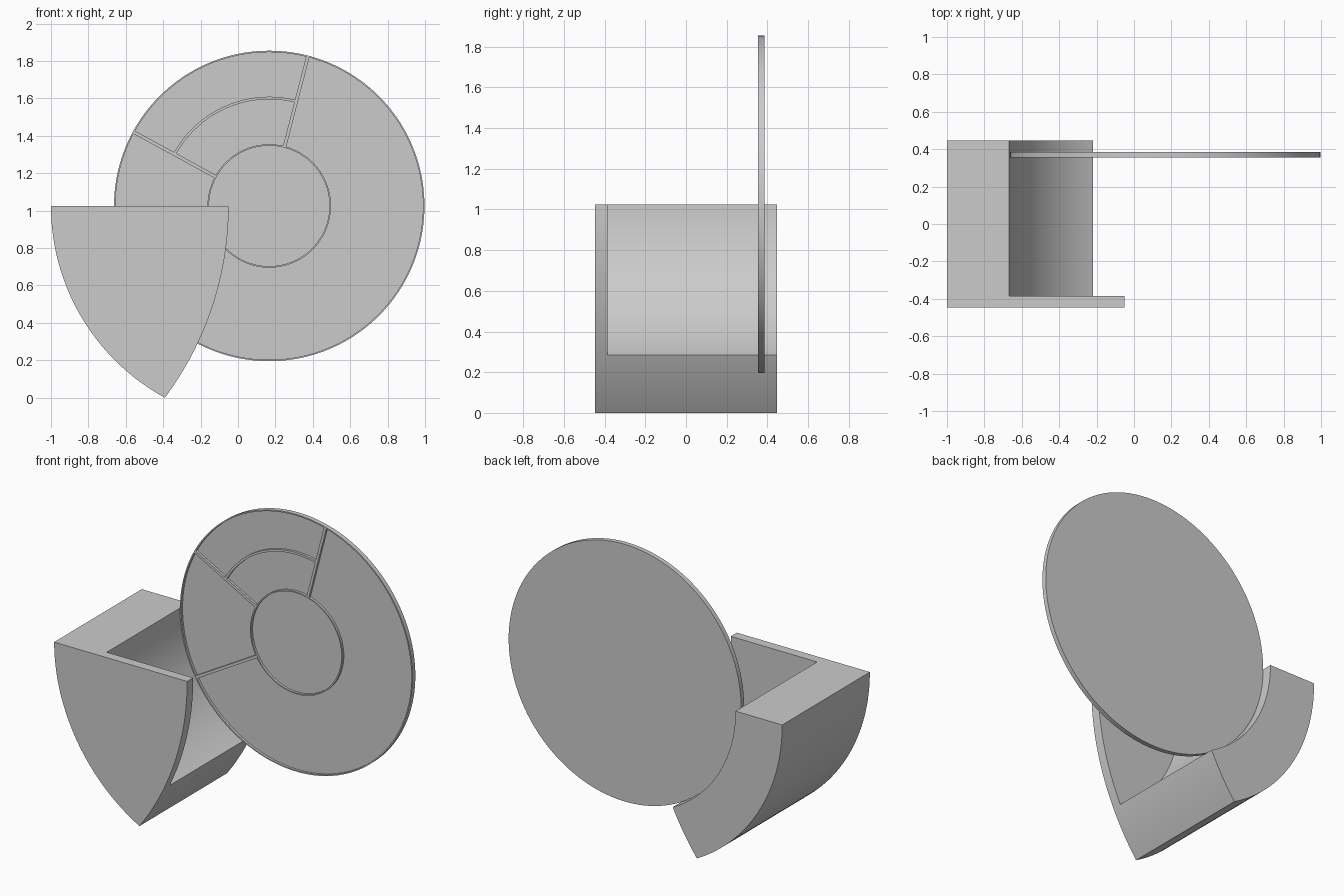
import bpy, bmesh
from math import sin, cos, radians, pi, sqrt, asin

if "Cube" in bpy.data.objects:
    bpy.data.objects.remove(bpy.data.objects["Cube"])

CX, CZ = 0.167, 1.025           # shared centre of disc and cradle curves
Y_FRONT, Y_BASE, Y_BACK = 0.355, 0.37, 0.385


def finish(name, bm):
    bmesh.ops.recalc_face_normals(bm, faces=bm.faces)
    me = bpy.data.meshes.new(name)
    bm.to_mesh(me)
    bm.free()
    ob = bpy.data.objects.new(name, me)
    bpy.context.collection.objects.link(ob)
    return ob


def smooth(ob):
    bpy.ops.object.select_all(action='DESELECT')
    ob.select_set(True)
    bpy.context.view_layer.objects.active = ob
    bpy.ops.object.shade_smooth_by_angle(angle=radians(30))


def prism(name, pts, y0, y1):
    """Extrude an XZ outline along y."""
    bm = bmesh.new()
    f = bm.faces.new([bm.verts.new((x, y0, z)) for x, z in pts])
    ext = bmesh.ops.extrude_face_region(bm, geom=[f])
    for v in ext['geom']:
        if isinstance(v, bmesh.types.BMVert):
            v.co.y = y1
    return finish(name, bm)


def arc(cx, r, a0, a1, n):
    return [(cx + r * cos(a0 + (a1 - a0) * i / n),
             CZ + r * sin(a0 + (a1 - a0) * i / n)) for i in range(n + 1)]


def curved_wall(name, r0, r1, a0=0.0, a1=360.0, n=128, y0=Y_FRONT, y1=Y_BASE):
    """Ring or ring sector around the disc centre."""
    full = a1 - a0 >= 360
    bm = bmesh.new()
    secs = []
    for i in range(n if full else n + 1):
        a = radians(a0 + (a1 - a0) * i / n)
        secs.append([bm.verts.new((CX + r * cos(a), y, CZ + r * sin(a)))
                     for r, y in ((r0, y0), (r1, y0), (r1, y1), (r0, y1))])
    for i in range(n):
        s, t = secs[i], secs[(i + 1) % len(secs)]
        for k in range(4):
            bm.faces.new((s[k], s[(k + 1) % 4], t[(k + 1) % 4], t[k]))
    if not full:
        bm.faces.new(secs[0])
        bm.faces.new(secs[-1])
    ob = finish(name, bm)
    smooth(ob)
    return ob


# Cradle: pointed shield outline, hollowed by a cylinder behind its front plate
R_LEFT, R_RIGHT = 1.167, 1.675
tip = asin(CZ / R_LEFT)
tip_x = CX - R_LEFT * cos(tip)
R_RIGHT = ((-0.05 - tip_x) ** 2 + CZ ** 2) / (2 * (-0.05 - tip_x))
left = arc(CX, R_LEFT, pi, pi + tip, 40)
right = arc(-0.05 - R_RIGHT, R_RIGHT, -asin(CZ / R_RIGHT), 0, 32)
cradle = prism("cradle", left + right[1:], -0.447, 0.447)
cutter = prism("hollow_cutter", arc(CX, 0.834, 0, 2 * pi, 160)[:-1], -0.385, 0.6)
cutter.hide_render = True
mod = cradle.modifiers.new("hollow", 'BOOLEAN')
mod.operation = 'DIFFERENCE'
mod.solver = 'EXACT'
mod.object = cutter
bpy.context.view_layer.objects.active = cradle
bpy.ops.object.modifier_apply(modifier=mod.name)
bpy.data.objects.remove(cutter)
smooth(cradle)

# Tray disc with thin raised rim, hub ring and divider arc
smooth(prism("tray_base", arc(CX, 0.83, 0, 2 * pi, 160)[:-1], Y_BASE, Y_BACK))
curved_wall("tray_rim", 0.822, 0.83, n=160)
curved_wall("hub_ring", 0.322, 0.33)
curved_wall("divider_arc", 0.57, 0.584, 75.5, 151.4, 40)

# Straight dividers from hub to rim
for i, deg in enumerate((75.5, 151.4, 210)):
    a, w = radians(deg), 0.009
    c, s = cos(a), sin(a)
    pts = [(CX + r * c - t * s, CZ + r * s + t * c)
           for r, t in ((0.328, -w), (0.824, -w), (0.824, w), (0.328, w))]
    prism(f"divider_{i + 1}", pts, Y_FRONT, Y_BASE)
